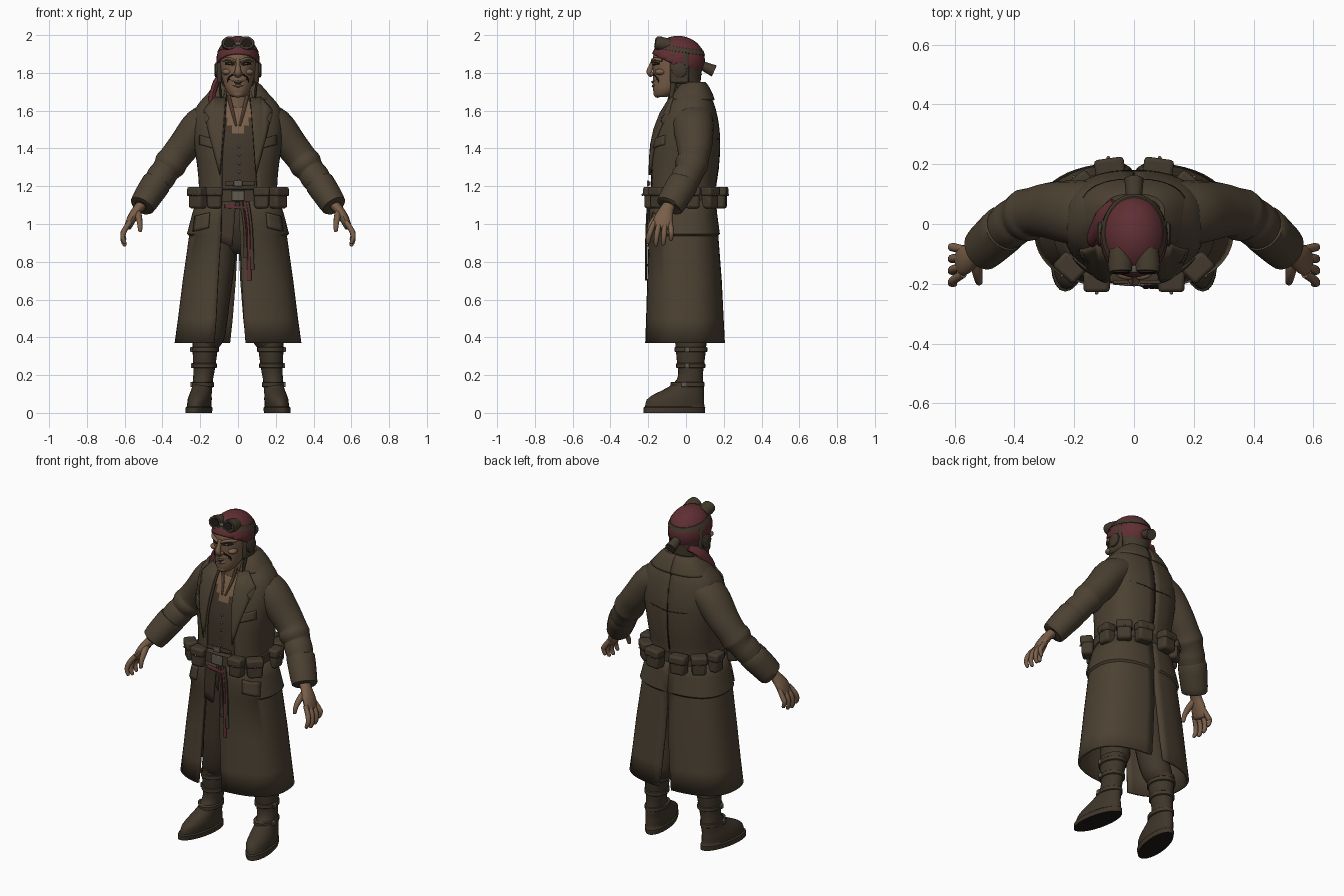
import bpy, bmesh, math
from mathutils import Vector, Matrix

def material(name, rgb):
    m = bpy.data.materials.new(name)
    m.diffuse_color = (*rgb, 1)
    return m

COAT = material("coat brown", (.072, .053, .032))
VEST = material("dark cloth", (.052, .037, .024))
LEATHER = material("leather", (.056, .042, .026))
BOOT = material("boot leather", (.050, .037, .023))
SKIN = material("weathered skin", (.19, .112, .066))
RED = material("faded red", (.115, .028, .033))
DARK = material("near black", (.014, .010, .008))
METAL = material("dull metal", (.12, .10, .075))
TEETH = material("old ivory", (.28, .21, .13))

def make(name, bm, mats, mirror=False, thick=0, bevel=0):
    bmesh.ops.recalc_face_normals(bm, faces=bm.faces)
    me = bpy.data.meshes.new(name)
    bm.to_mesh(me)
    bm.free()
    for m in (mats if isinstance(mats, list) else [mats]):
        me.materials.append(m)
    ob = bpy.data.objects.new(name, me)
    bpy.context.collection.objects.link(ob)
    if thick:
        s = ob.modifiers.new("thickness", 'SOLIDIFY')
        s.thickness, s.offset = thick, 0
    if bevel:
        b = ob.modifiers.new("bevel", 'BEVEL')
        b.width, b.segments = bevel, 2
    if mirror:
        ob.modifiers.new("mirror", 'MIRROR')
    return ob

def spline(pts, k):
    out = []
    for i in range(len(pts) - 1):
        a, b, c, d = pts[max(i-1, 0)], pts[i], pts[i+1], pts[min(i+2, len(pts)-1)]
        for j in range(k):
            t = j / k
            out.append([q + .5*t*(r-p + t*(2*p-5*q+4*r-s + t*(3*(q-r)+s-p)))
                        for p, q, r, s in zip(a, b, c, d)])
    return out + [list(pts[-1])]

def spow(v, p):
    return math.copysign(abs(v) ** p, v)

def skin_rows(bm, rows, closed):
    for a, b in zip(rows, rows[1:]):
        n = len(a)
        for i in range(n if closed else n - 1):
            bm.faces.new((a[i], a[(i+1) % n], b[(i+1) % n], b[i]))

# loft along points (x, y, z, depth radius, width radius)
def tube(name, pts, mats, n=16, k=4, flat=False, p=1, mirror=False, skew=0, rule=None):
    pts = spline(pts, k)
    bm, rows = bmesh.new(), []
    for i, q in enumerate(pts):
        c = Vector(q[:3])
        a, b = Vector((0, 1, 0)), Vector((1, 0, 0))
        if not flat:
            t = (Vector(pts[min(i+1, len(pts)-1)][:3]) - Vector(pts[max(i-1, 0)][:3])).normalized()
            a = Vector((0, 0, 1)) if abs(t.y) > .8 else a
            a = (a - t * a.dot(t)).normalized()
            b = t.cross(a)
        row = []
        for j in range(n):
            w = 2 * math.pi * j / n
            v = c + a*q[3]*spow(math.cos(w), p) + b*q[4]*spow(math.sin(w), p)
            v.x -= skew * v.y * max(0, 1 - v.z / .2)
            row.append(bm.verts.new(v))
        rows.append(row)
    skin_rows(bm, rows, True)
    bm.faces.new(rows[0])
    bm.faces.new(rows[-1])
    if rule:
        for f in bm.faces:
            f.material_index = rule(f.calc_center_median())
    return make(name, bm, mats, mirror)

# open half garment from rows (z, half width, front y, back y, front opening, back gap)
P = .8
def shell(name, rows, mat, side, n=24, k=3, thick=.015):
    bm, grid = bmesh.new(), []
    for z, rx, yf, yb, op, gap in spline(rows, k):
        t0 = math.asin(min(1, max(op, 1e-6) / rx) ** (1/P))
        t1 = math.pi - math.asin(min(1, max(gap, 1e-6) / rx) ** (1/P))
        ts = [t0 + (t1-t0)*i/n for i in range(n+1)]
        grid.append([bm.verts.new((side*rx*max(math.sin(t), 0)**P,
                    (yf+yb)/2 - (yb-yf)/2*spow(math.cos(t), P), z)) for t in ts])
    skin_rows(bm, grid, False)
    return make(name, bm, mat, thick=thick)

def ball(name, loc, r, mat, mirror=False):
    bm = bmesh.new()
    bmesh.ops.create_uvsphere(bm, u_segments=16, v_segments=10, radius=1,
                              matrix=Matrix.Translation(loc) @ Matrix.Diagonal((*r, 1)))
    return make(name, bm, mat, mirror)

def box(name, loc, size, mat, rz=0, rx=0, bevel=.01, mirror=False):
    bm = bmesh.new()
    m = Matrix.Translation(loc) @ Matrix.Rotation(rz, 4, 'Z') @ Matrix.Rotation(rx, 4, 'X')
    bmesh.ops.create_cube(bm, size=1, matrix=m @ Matrix.Diagonal((*size, 1)))
    return make(name, bm, mat, mirror, bevel=bevel)

UPPER = [(1.715, .125, -.04, .10), (1.66, .18, -.075, .13), (1.60, .22, -.115, .152), (1.50, .232, -.155, .17),
         (1.40, .222, -.178, .172), (1.30, .208, -.185, .165), (1.20, .2, -.187, .15), (1.12, .205, -.187, .148)]
LOWER = [(1.15, .203, -.187, .148), (1.05, .236, -.188, .158), (.95, .263, -.192, .172), (.94, .252, -.19, .164),
         (.70, .285, -.198, .182), (.50, .31, -.204, .192), (.37, .328, -.209, .199)]

# garment surface height, used to lay plates on the cloth
def cloth_y(x, z, front=True):
    rows = UPPER + LOWER[1:]
    for a, b in zip(rows, rows[1:]):
        if b[0] <= z <= a[0]:
            t = (a[0]-z) / (a[0]-b[0])
            rx, yf, yb = [u + (v-u)*t for u, v in zip(a[1:], b[1:])]
            h = max(0, 1 - min(1, abs(x)/rx)**(2/P))**(P/2) * (yb-yf)/2
            return (yf+yb)/2 + (-h if front else h)
    return 0

def plate(name, outline, mat, front=True, lift=.012, thick=.014, mirror=False):
    bm = bmesh.new()
    bm.faces.new([bm.verts.new((x, 0, z)) for x, z in outline])
    bmesh.ops.triangulate(bm, faces=bm.faces[:])
    bmesh.ops.subdivide_edges(bm, edges=bm.edges[:], cuts=4, use_grid_fill=True)
    for v in bm.verts:
        v.co.y = cloth_y(v.co.x, v.co.z, front) + (-lift if front else lift)
    return make(name, bm, mat, mirror, thick)

# coat, one half at a time because the front edges differ
for side, word in ((1, "left"), (-1, "right")):
    op = [.06, .062, .07, .08, .09, .095, .1, .1] if side > 0 else [.06, .06, .065, .07, .08, .085, .085, .085]
    shell("coat_body_" + word, [(*r, o, 0) for r, o in zip(UPPER, op)], COAT, side)
    op = [.005, .005, .01, .01, .02, .03, .04] if side > 0 else [.085, .088, .09, .09, .105, .115, .125]
    gap = [0, 0, 0, 0, .012, .028, .042]
    shell("coat_skirt_" + word, [(*r, o, g) for r, o, g in zip(LOWER, op, gap)], COAT, side, k=1)
    shell("collar_" + word, [(1.655, .178, -.085, .145, .08, 0), (1.70, .145, -.06, .128, .07, 0),
          (1.745, .10, -.02, .098, .065, 0), (1.73, .085, -.01, .08, .065, 0)], COAT, side)
plate("lapel", [(.065, 1.665), (.12, 1.67), (.182, 1.6), (.148, 1.56), (.166, 1.53), (.095, 1.26)], COAT, mirror=True, lift=.016)
plate("chest_pocket_flap", [(.13, 1.45), (.2, 1.47), (.2, 1.42), (.13, 1.4)], COAT, mirror=True)
plate("hip_pocket_flap", [(.15, 1.06), (.225, 1.04), (.235, .96), (.155, .98)], COAT, mirror=True)
plate("back_yoke_seam", [(-.19, 1.462), (0, 1.442), (.19, 1.462), (.19, 1.456), (0, 1.436), (-.19, 1.456)], DARK, False, .008, .004)
plate("back_centre_seam", [(-.003, 1.65), (.003, 1.65), (.003, 1.2), (-.003, 1.2)], DARK, False, .008, .004)
plate("waistcoat_tail", [(-.085, 1.12), (-.01, 1.12), (-.03, .88), (-.088, .9)], VEST, lift=.004)

# waistcoat with an open neck showing the chest
tube("waistcoat", [(0, (f+b)/2 + .004, z, (b-f)/2 - .014, w - .02) for z, w, f, b in UPPER], [VEST, SKIN],
     n=64, k=5, flat=True, p=P, rule=lambda c: int(c.y < 0 and c.z > 1.45 + 1.7*abs(c.x)))
for i in range(5):
    z = 1.41 - .045*i
    ball("waistcoat_button", (.005, cloth_y(0, z) + .013, z), (.007, .006, .007), METAL)
for s in (-1, 1):
    tube("neck_tendon", [(s*.05, -.085, 1.68, .009, .009), (s*.03, -.10, 1.6, .009, .009), (s*.01, -.14, 1.52, .005, .005)], SKIN, n=8)
tube("neck", [(0, -.0, 1.54, .085, .085), (0, -.015, 1.63, .075, .068), (0, -.03, 1.76, .07, .066)], SKIN, flat=True)

# sleeves and cuffs
tube("sleeve", [(.12, .03, 1.575, .11, .08), (.2, .038, 1.52, .108, .094), (.28, .045, 1.42, .095, .086), (.335, .04, 1.35, .083, .082),
     (.36, .03, 1.315, .089, .086), (.385, .02, 1.28, .077, .074), (.41, .0, 1.245, .08, .077), (.46, -.035, 1.17, .068, .064)], COAT, n=20, mirror=True)
tube("cuff", [(.428, -.012, 1.222, .07, .066), (.432, -.015, 1.215, .082, .078), (.475, -.055, 1.15, .08, .074),
     (.508, -.085, 1.097, .075, .067), (.51, -.087, 1.094, .06, .05)], COAT, n=20, k=2, mirror=True)

# hands
tube("palm", [(.49, -.075, 1.12, .032, .028), (.53, -.1, 1.08, .036, .026), (.562, -.118, 1.03, .05, .025), (.582, -.128, .985, .046, .019), (.586, -.13, .975, .02, .01)], SKIN, mirror=True)
for i in range(4):
    y, d = -.168 + .028*i, (i - 1.3)
    drop = (.0, .012, .006, -.018)[i]
    tube("finger", [(.572, y, 1.01, .013, .014), (.602, y + .008*d - .008, .965, .0145, .015),
         (.61, y + .012*d - .014, .93 - drop, .013, .013), (.6, y + .012*d - .016, .9 - drop, .010, .010), (.598, y + .012*d - .016, .894 - drop, .003, .003)], SKIN, n=10, mirror=True)
tube("thumb", [(.535, -.11, 1.07, .02, .02), (.525, -.155, 1.035, .018, .018), (.52, -.185, 1.0, .014, .014), (.518, -.195, .965, .011, .011), (.518, -.196, .958, .003, .003)], SKIN, n=10, mirror=True)

# trousers
tube("hips", [(0, -.01, 1.14, .13, .16), (0, -.01, 1.0, .135, .18), (0, -.0, .88, .1, .15), (0, 0, .84, .05, .06)], VEST, n=24, flat=True)
tube("trouser_leg", [(.09, -.005, .98, .12, .088), (.1, -.005, .8, .11, .085), (.122, -.01, .6, .095, .08),
     (.138, .005, .47, .092, .08), (.155, .02, .385, .085, .08), (.17, .025, .33, .06, .055)], VEST, n=20, flat=True, mirror=True)

# boots with dark soles
tube("boot", [(.198, -.062, 0, .162, .066), (.198, -.062, .028, .164, .068), (.198, -.06, .034, .157, .061), (.197, -.056, .07, .152, .062),
     (.195, -.036, .1, .13, .058), (.19, -.0, .135, .096, .054), (.186, .02, .175, .07, .053), (.18, .025, .22, .066, .056), (.177, .025, .28, .074, .062),
     (.173, .026, .35, .081, .067), (.172, .026, .375, .082, .068)], [BOOT, DARK], n=24, k=2, flat=True, mirror=True, skew=.16, rule=lambda c: int(c.z < .006))
for z, x, y, ry, rx in ((.335, .174, .026, .087, .073), (.25, .178, .025, .077, .066), (.15, .186, .008, .09, .06)):
    tube("boot_strap", [(x, y, z-.013, ry-.004, rx-.004), (x, y, z-.01, ry, rx), (x, y, z+.01, ry, rx), (x, y, z+.013, ry-.004, rx-.004)], LEATHER, n=24, k=1, flat=True, mirror=True)
    box("boot_buckle", (x+rx, y-.02, z), (.012, .026, .026), METAL, bevel=.003, mirror=True)

# belt, pouches and hanging sash
tube("belt", [(0, -.019, z, .175+r, .213+r) for z, r in ((1.115, -.01), (1.12, .004), (1.18, .004), (1.185, -.01))], LEATHER, n=48, k=1, flat=True, p=P)
box("buckle", (0, -.202, 1.15), (.07, .012, .055), METAL, bevel=.004)
box("upper_strap", (.01, -.194, 1.215), (.16, .014, .022), LEATHER, bevel=.004)
box("upper_buckle", (0, -.202, 1.215), (.045, .01, .032), METAL, bevel=.003)
for x, y, ang, w in ((.125, -.188, 0, .078), (.212, -.142, .75, .085), (.222, .035, 1.57, .075), (.175, .125, 2.45, .08), (.08, .18, 3.0, .09)):
    out = Vector((math.sin(ang), -math.cos(ang), 0))
    box("pouch", (x, y, 1.135), (w, .066, .105), LEATHER, ang, bevel=.014, mirror=True)
    c = Vector((x, y, 1.172)) + out*.005
    box("pouch_flap", c, (w+.01, .07, .05), LEATHER, ang, bevel=.012, mirror=True)
    ball("pouch_stud", Vector((x, y, 1.155)) + out*.042, (.006, .006, .006), METAL, True)
for x, z, m in ((.035, .82, VEST), (.055, .7, RED), (.07, .76, LEATHER)):
    tube("hanging_sash", [(x-.02, -.2, 1.12, .006, .01), (x, -.208, .98, .006, .008), (x+.005, -.212, z, .006, .012)], m, n=8)
plate("sash_fold", [(-.07, 1.105), (.06, 1.09), (.06, 1.075), (-.07, 1.085)], RED)

# head and facial features
tube("head", [(0, -.13, 1.672, .026, .028), (0, -.118, 1.685, .05, .047), (0, -.095, 1.715, .08, .066), (0, -.07, 1.755, .105, .08),
     (0, -.05, 1.80, .124, .091), (0, -.045, 1.85, .131, .097), (0, -.045, 1.9, .126, .095), (0, -.045, 1.94, .09, .07)], SKIN, n=32, flat=True)
tube("nose", [(0, -.168, 1.872, .012, .012), (0, -.184, 1.835, .013, .012), (0, -.193, 1.805, .016, .018), (0, -.18, 1.782, .01, .016)], SKIN, n=12)
ball("nostril", (.016, -.178, 1.795), (.01, .014, .011), SKIN, True)
ball("chin", (0, -.15, 1.69), (.03, .022, .022), SKIN)
ball("cheekbone", (.058, -.135, 1.805), (.027, .03, .017), SKIN, True)
tube("brow", [(.012, -.176, 1.858, .011, .009), (.045, -.167, 1.872, .013, .01), (.08, -.125, 1.868, .008, .008)], SKIN, n=10, mirror=True)
tube("eye_socket", [(.02, -.172, 1.842, .005, .005), (.04, -.165, 1.85, .008, .009), (.066, -.14, 1.85, .006, .005)], DARK, n=10, mirror=True)
ball("eye", (.042, -.169, 1.849), (.008, .007, .005), TEETH, True)
tube("mouth", [(s*.05, -.147 - .024*(1-abs(s)), 1.768 - .02*(1-abs(s)), .008, .003 + .01*(1-abs(s))) for s in (-1, -.6, 0, .6, 1)], DARK, n=10)
tube("teeth", [(s*.034, -.163 - .017*(1-abs(s)), 1.76 - .008*(1-abs(s)), .005, .004) for s in (-1, -.5, 0, .5, 1)], TEETH, n=8)
tube("smile_crease", [(.024, -.172, 1.795, .005, .004), (.052, -.15, 1.77, .006, .004), (.052, -.138, 1.735, .004, .003)], DARK, n=8, mirror=True)
tube("lower_lip", [(-.03, -.162, 1.735, .008, .006), (0, -.172, 1.73, .01, .008), (.03, -.162, 1.735, .008, .006)], SKIN, n=8)

# head scarf: ellipsoid trimmed along a tilted brow line
bm = bmesh.new()
bmesh.ops.create_uvsphere(bm, u_segments=32, v_segments=20, radius=1,
                          matrix=Matrix.Translation((0, -.042, 1.868)) @ Matrix.Diagonal((.11, .138, .124, 1)))
bmesh.ops.bisect_plane(bm, geom=bm.verts[:]+bm.edges[:]+bm.faces[:], plane_co=(0, -.04, 1.832), plane_no=(0, .5, 1), clear_inner=True)
make("head_scarf", bm, RED, thick=.008)
tube("scarf_knot", [(0, .075, 1.845, .022, .022), (0, .105, 1.83, .026, .028), (0, .15, 1.81, .032, .032)], LEATHER, n=12)
tube("scarf_tail", [(-.06, .06, 1.80, .03, .014), (-.105, .02, 1.765, .034, .018), (-.128, -.02, 1.71, .034, .018), (-.138, -.045, 1.65, .034, .02), (-.138, -.06, 1.6, .014, .01)], RED, n=12)
tube("helmet_nape", [(0, .005, 1.70, .07, .075), (0, -.01, 1.76, .088, .088), (0, -.005, 1.84, .09, .1)], LEATHER, n=24, flat=True)

# goggles, strap and ear flaps
bm, rows = bmesh.new(), []
for dz, r in ((-.014, 1.0), (-.012, 1.06), (.012, 1.06), (.014, 1.0)):
    row = []
    for i in range(40):
        t = 2*math.pi*i/40
        z = 1.925 + .02*math.cos(t) + dz
        f = math.sqrt(1 - ((z-1.868)/.124)**2) * r
        row.append(bm.verts.new((.11*f*math.sin(t), -.042 - .138*f*math.cos(t), z)))
    rows.append(row)
skin_rows(bm, rows, True)
make("goggle_strap", bm, LEATHER)
tube("goggle_frame", [(.046, -.085, 1.945, .034, .036), (.046, -.135, 1.955, .037, .042), (.045, -.16, 1.96, .034, .039)], LEATHER, n=20, k=1, mirror=True)
tube("goggle_lens", [(.045, -.158, 1.96, .025, .029), (.045, -.165, 1.961, .025, .029)], DARK, n=20, k=1, mirror=True)
box("goggle_bridge", (0, -.15, 1.955), (.03, .025, .018), METAL, bevel=.005)
box("ear_flap", (.098, -.035, 1.825), (.024, .1, .16), LEATHER, bevel=.011, mirror=True)
tube("ear_cup", [(.095, -.035, 1.815, .042, .042), (.118, -.035, 1.815, .04, .04), (.124, -.035, 1.815, .03, .03)], LEATHER, n=20, k=1, mirror=True)
tube("chin_strap", [(.1, -.06, 1.78, .018, .008), (.095, -.07, 1.72, .013, .006), (.09, -.08, 1.665, .01, .005)], LEATHER, n=8, mirror=True)

# smooth shading with crisp edges
for ob in bpy.context.collection.objects:
    ob.select_set(True)
    bpy.context.view_layer.objects.active = ob
bpy.ops.object.shade_smooth_by_angle(angle=math.radians(40))
